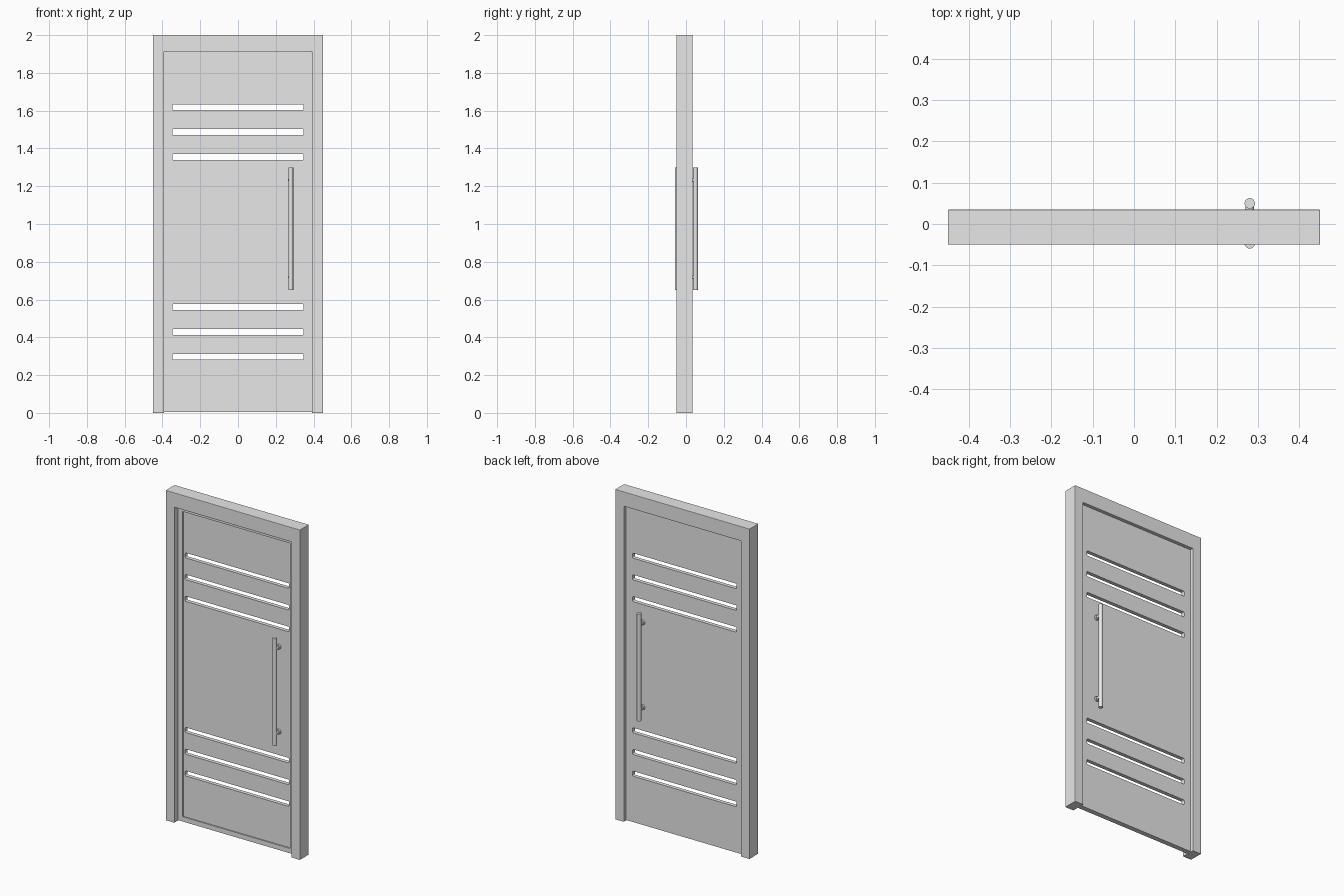
import bpy, bmesh, math
from mathutils import Matrix, Vector

cube = bpy.data.objects.get("Cube")
if cube:
    bpy.data.objects.remove(cube, do_unlink=True)


def make_material(name, colour):
    mat = bpy.data.materials.new(name)
    mat.use_nodes = True
    mat.diffuse_color = colour
    mat.node_tree.nodes["Principled BSDF"].inputs["Base Color"].default_value = colour
    return mat


GREY = make_material("light grey", (0.8, 0.8, 0.8, 1))


def finish(name, bm):
    bmesh.ops.recalc_face_normals(bm, faces=bm.faces)
    mesh = bpy.data.meshes.new(name)
    bm.to_mesh(mesh)
    bm.free()
    mesh.materials.append(GREY)
    obj = bpy.data.objects.new(name, mesh)
    bpy.context.collection.objects.link(obj)
    return obj


def box(name, x, y, z, corner=0):
    """Box from (min, max) ranges, with optional rounding of the corners seen from the front."""
    bm = bmesh.new()
    bmesh.ops.create_cube(bm, size=1)
    for v in bm.verts:
        v.co = Vector([(r[0] + r[1]) / 2 + c * (r[1] - r[0]) for c, r in zip(v.co, (x, y, z))])
    if corner:
        edges = [e for e in bm.edges if abs(e.verts[0].co.y - e.verts[1].co.y) > 1e-4]
        bmesh.ops.bevel(bm, geom=edges, offset=corner, segments=3, profile=0.5, affect='EDGES')
    return finish(name, bm)


def apply_modifiers(obj):
    bpy.context.view_layer.update()
    deps = bpy.context.evaluated_depsgraph_get()
    mesh = bpy.data.meshes.new_from_object(obj.evaluated_get(deps))
    obj.modifiers.clear()
    obj.data = mesh


def cut(obj, cutter):
    mod = obj.modifiers.new("cut", 'BOOLEAN')
    mod.operation = 'DIFFERENCE'
    mod.solver = 'EXACT'
    mod.object = cutter
    apply_modifiers(obj)
    bpy.data.objects.remove(cutter, do_unlink=True)


# Door frame: an upside-down U extruded through the wall depth
W, H, INNER, HEAD = 0.45, 2.0, 0.392, 1.912
FRONT, BACK = -0.05, 0.035
bm = bmesh.new()
outline = [(-W, 0), (-W, H), (W, H), (W, 0), (INNER, 0), (INNER, HEAD), (-INNER, HEAD), (-INNER, 0)]
face = bm.faces.new([bm.verts.new((x, FRONT, z)) for x, z in outline])
side = bmesh.ops.extrude_face_region(bm, geom=[face])
bmesh.ops.translate(bm, vec=(0, BACK - FRONT, 0),
                    verts=[v for v in side["geom"] if isinstance(v, bmesh.types.BMVert)])
frame = finish("door_frame", bm)
bevel = frame.modifiers.new("soft_edges", 'BEVEL')
bevel.width = 0.002
bevel.segments = 2
apply_modifiers(frame)

# Door leaf: shallow recessed panel on the front, six slots cut through
LEAF_FRONT, PANEL_FRONT, LEAF_BACK = -0.016, -0.009, 0.014
leaf = box("door_leaf", (-INNER, INNER), (LEAF_FRONT, LEAF_BACK), (0.004, HEAD))
cut(leaf, box("recess_cutter", (-0.36, 0.36), (-0.1, PANEL_FRONT), (0.033, 1.882)))
for base in (0.297, 1.355):
    for i in range(3):
        z = base + i * 0.1315
        cut(leaf, box("slot_cutter", (-0.348, 0.348), (-0.1, 0.1), (z - 0.0155, z + 0.0155), 0.006))


# Pull handles on both faces
HANDLE_X = 0.28


def rod(bm, start, end, radius, sides=24):
    start, end = Vector(start), Vector(end)
    axis = end - start
    turn = axis.to_track_quat('Z', 'Y').to_matrix().to_4x4()
    bmesh.ops.create_cone(bm, cap_ends=True, segments=sides, radius1=radius, radius2=radius,
                          depth=axis.length, matrix=Matrix.Translation((start + end) / 2) @ turn)


def handle(name, bar_y, face_y):
    bm = bmesh.new()
    rod(bm, (HANDLE_X, bar_y, 0.65), (HANDLE_X, bar_y, 1.3), 0.0125)
    out = math.copysign(0.012, bar_y)
    for z in (0.718, 1.232):
        rod(bm, (HANDLE_X, face_y, z), (HANDLE_X, bar_y, z), 0.010)
        rod(bm, (HANDLE_X, face_y, z), (HANDLE_X, face_y + out, z), 0.015)
    obj = finish(name, bm)
    bpy.ops.object.select_all(action='DESELECT')
    obj.select_set(True)
    bpy.context.view_layer.objects.active = obj
    bpy.ops.object.shade_smooth_by_angle(angle=math.radians(35))


handle("front_handle", -0.047, PANEL_FRONT)
handle("back_handle", 0.05, LEAF_BACK)
